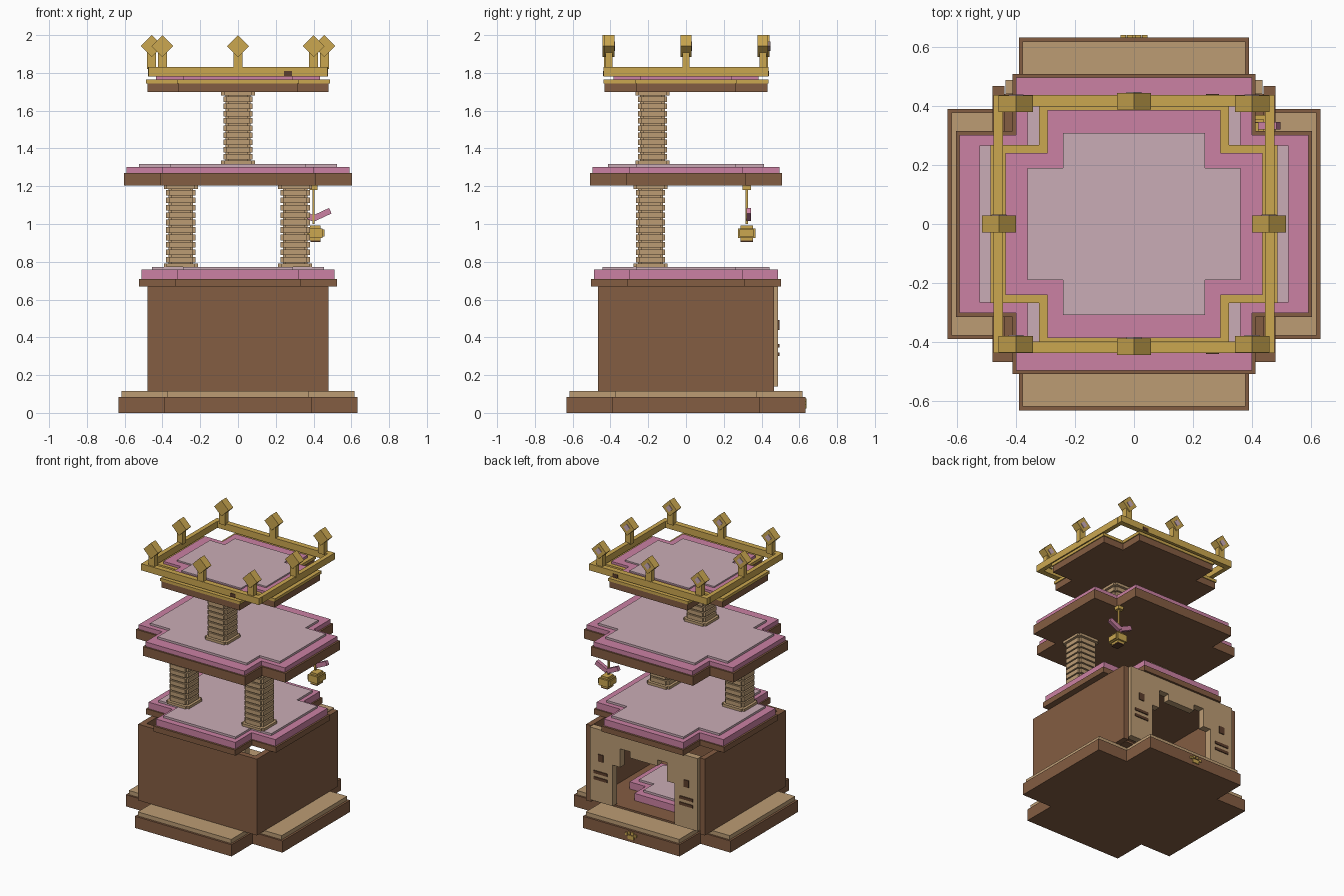
import bpy, bmesh
from math import radians
from mathutils import Matrix, Vector

if "Cube" in bpy.data.objects:
    bpy.data.objects.remove(bpy.data.objects["Cube"], do_unlink=True)


def material(name, rgb):
    lin = [((c / 255 + 0.055) / 1.055) ** 2.4 for c in rgb] + [1]
    m = bpy.data.materials.new(name)
    m.use_nodes = True
    m.diffuse_color = lin
    m.node_tree.nodes["Principled BSDF"].inputs["Base Color"].default_value = lin
    return m


BROWN = material("brown wood", (132, 93, 66))
TAN = material("tan rope", (188, 156, 116))
PINK = material("pink cushion", (203, 129, 163))
PALE = material("pale pink pad", (202, 172, 182))
GOLD = material("gold", (203, 167, 80))
DARK = material("dark brown", (92, 62, 44))


def finish(name, bm, mat):
    bmesh.ops.recalc_face_normals(bm, faces=bm.faces)
    me = bpy.data.meshes.new(name)
    bm.to_mesh(me)
    bm.free()
    me.materials.append(mat)
    ob = bpy.data.objects.new(name, me)
    bpy.context.collection.objects.link(ob)
    return ob


def add_box(bm, center, half, tilt=0):
    # Box from centre and half sizes, tilted about the y axis
    mat = (Matrix.Translation(center) @ Matrix.Rotation(radians(tilt), 4, 'Y')
           @ Matrix.Diagonal((*[2 * h for h in half], 1)))
    bmesh.ops.create_cube(bm, size=1, matrix=mat)


def boxes(name, mat, *specs):
    bm = bmesh.new()
    for s in specs:
        add_box(bm, *s)
    return finish(name, bm, mat)


def add_prism(bm, pts, direction):
    face = bm.faces.new([bm.verts.new(p) for p in pts])
    ext = bmesh.ops.extrude_face_region(bm, geom=[face], use_keep_orig=True)
    moved = [g for g in ext["geom"] if isinstance(g, bmesh.types.BMVert)]
    bmesh.ops.translate(bm, verts=moved, vec=Vector(direction))


def cross_points(X, Y, xi, yi, z, cx=0, cy=0):
    # Outline of a cross: full half sizes X, Y and arm half widths xi, yi
    q = [(X, yi), (xi, yi), (xi, Y)]
    out = []
    for sx, sy in ((1, 1), (-1, 1), (-1, -1), (1, -1)):
        corner = q if sx * sy > 0 else q[::-1]
        out += [(cx + sx * x, cy + sy * y, z) for x, y in corner]
    return out


def cross(name, mat, X, Y, xi, yi, z0, z1):
    bm = bmesh.new()
    add_prism(bm, cross_points(X, Y, xi, yi, z0), (0, 0, z1 - z0))
    return finish(name, bm, mat)


# Stepped base
cross("base", BROWN, .632, .632, .39, .39, 0, .085)
cross("base_top", TAN, .617, .617, .377, .377, .085, .115)

# Hollow house: side and front walls, floor
boxes("house_walls", BROWN,
      ((.459, 0, .392), (.02, .467, .278)),
      ((-.459, 0, .392), (.02, .467, .278)),
      ((0, -.447, .392), (.44, .02, .278)))
boxes("house_floor", BROWN, ((0, 0, .12), (.44, .44, .008)))

# Back panel with a cat-head shaped doorway
half = [(.435, .14), (.435, .67)]
door = [(.11, .53), (.11, .575), (.19, .575), (.19, .44), (.25, .44), (.25, .14)]
outline = (half + [(-x, z) for x, z in half[::-1]]
           + [(-x, z) for x, z in door[::-1]] + door)
bm = bmesh.new()
add_prism(bm, [(x, .44, z) for x, z in outline], (0, .048, 0))
finish("back_panel", bm, TAN)

# Raised marks beside the doorway
marks = []
for s in (-1, 1):
    marks.append(((s * .345, .489, .465), (.02, .005, .026)))
    marks += [((s * .345, .489, z), (.055, .005, .01)) for z in (.355, .31)]
boxes("whisker_marks", DARK, *marks)

# Paw emblem on the back of the base
boxes("paw_emblem", GOLD, ((0, .635, .036), (.025, .004, .014)),
      *[((x, .635, z), (.009, .004, .009))
        for x, z in ((-.036, .054), (-.013, .066), (.013, .066), (.036, .054))])

# Bed inside the house
cross("bed_cushion", PINK, .33, .31, .2, .18, .128, .18)
cross("bed_pad", PALE, .28, .26, .16, .14, .18, .195)

# Lower platform
cross("lower_platform", BROWN, .525, .503, .33, .31, .67, .71)
cross("lower_cushion", PINK, .512, .488, .32, .3, .71, .758)
cross("lower_pad", PALE, .455, .443, .29, .265, .758, .773)

# Middle platform
cross("middle_platform", BROWN, .603, .508, .412, .314, 1.203, 1.27)
cross("middle_cushion", PINK, .59, .496, .4, .302, 1.27, 1.303)
cross("middle_pad", PALE, .523, .412, .36, .265, 1.303, 1.318)

# Top platform
cross("top_platform", BROWN, .48, .432, .315, .262, 1.698, 1.745)
cross("top_cushion", PINK, .435, .385, .292, .24, 1.745, 1.783)
cross("top_pad", PALE, .36, .308, .24, .19, 1.783, 1.793)

# Gold trim: a cross-shaped frame around the top cushion
bm = bmesh.new()
loops = [[bm.verts.new(p) for p in cross_points(*dims, z)]
         for z in (1.745, 1.766)
         for dims in ((.486, .437, .322, .268), (.432, .38, .287, .235))]
n = len(loops[0])
for a, b in ((0, 1), (1, 3), (3, 2), (2, 0)):
    for i in range(n):
        j = (i + 1) % n
        bm.faces.new((loops[a][i], loops[a][j], loops[b][j], loops[b][i]))
finish("top_trim", bm, GOLD)


# Ribbed rope posts
def rope_post(name, cx, cy, z0, z1, ribs):
    bm = bmesh.new()

    def section(h, a, b):
        add_prism(bm, cross_points(h, h, h - .015, h - .015, a, cx, cy), (0, 0, b - a))
    section(.066, z0, z1)
    for a in (z0, z1 - .018):
        section(.09, a, a + .018)
    step = (z1 - z0 - .036) / ribs
    for i in range(ribs):
        a = z0 + .018 + i * step
        section(.077, a + step * .12, a + step * .88)
    finish(name, bm, TAN)


rope_post("left_rope_post", .303, -.187, .773, 1.203, 10)
rope_post("right_rope_post", -.303, -.187, .773, 1.203, 10)
rope_post("upper_rope_post", 0, -.177, 1.318, 1.698, 9)

# Square crown rail
rail = []
for s in (-1, 1):
    rail.append(((0, s * .417, 1.806), (.475, .02, .024)))
    rail.append(((s * .46, 0, 1.806), (.016, .4, .024)))
boxes("crown_rail", GOLD, *rail)
boxes("rail_marks", DARK,
      *[((.265, s * .437, 1.797), (.022, .003, .013)) for s in (-1, 1)])

# Crown points: short post with a diamond head, small gem on the back
spots = [(x, y) for x in (-.4, .4) for y in (-.407, .407)]
spots += [(0, -.415), (0, .415), (-.457, 0), (.457, 0)]
posts, gems = [], []
for x, y in spots:
    posts.append(((x, y, 1.865), (.024, .019, .045)))
    posts.append(((x, y, 1.942), (.041, .028, .041), 45))
    gems.append(((x, y + .029, 1.942), (.018, .003, .018), 45))
boxes("crown_points", GOLD, *posts)
boxes("crown_gems", PALE, *gems)

# Hanging bell toy with a bow
tx, ty = .41, .322
boxes("toy_string", GOLD, ((tx - .01, ty, 1.1), (.006, .006, .1)),
      ((tx - .01, ty, 1.192), (.022, .022, .012)))
boxes("toy_bell", GOLD, ((tx, ty, .952), (.038, .047, .025)),
      ((tx, ty, .952), (.047, .038, .018)),
      ((tx, ty, .952), (.028, .034, .04)))
boxes("toy_bell_base", DARK, ((tx, ty, .913), (.026, .034, .008)))
boxes("toy_bow", PINK,
      *[((tx - .01 + s * .045, ty + .01, 1.05), (.048, .013, .016), -s * 25)
        for s in (-1, 1)])
